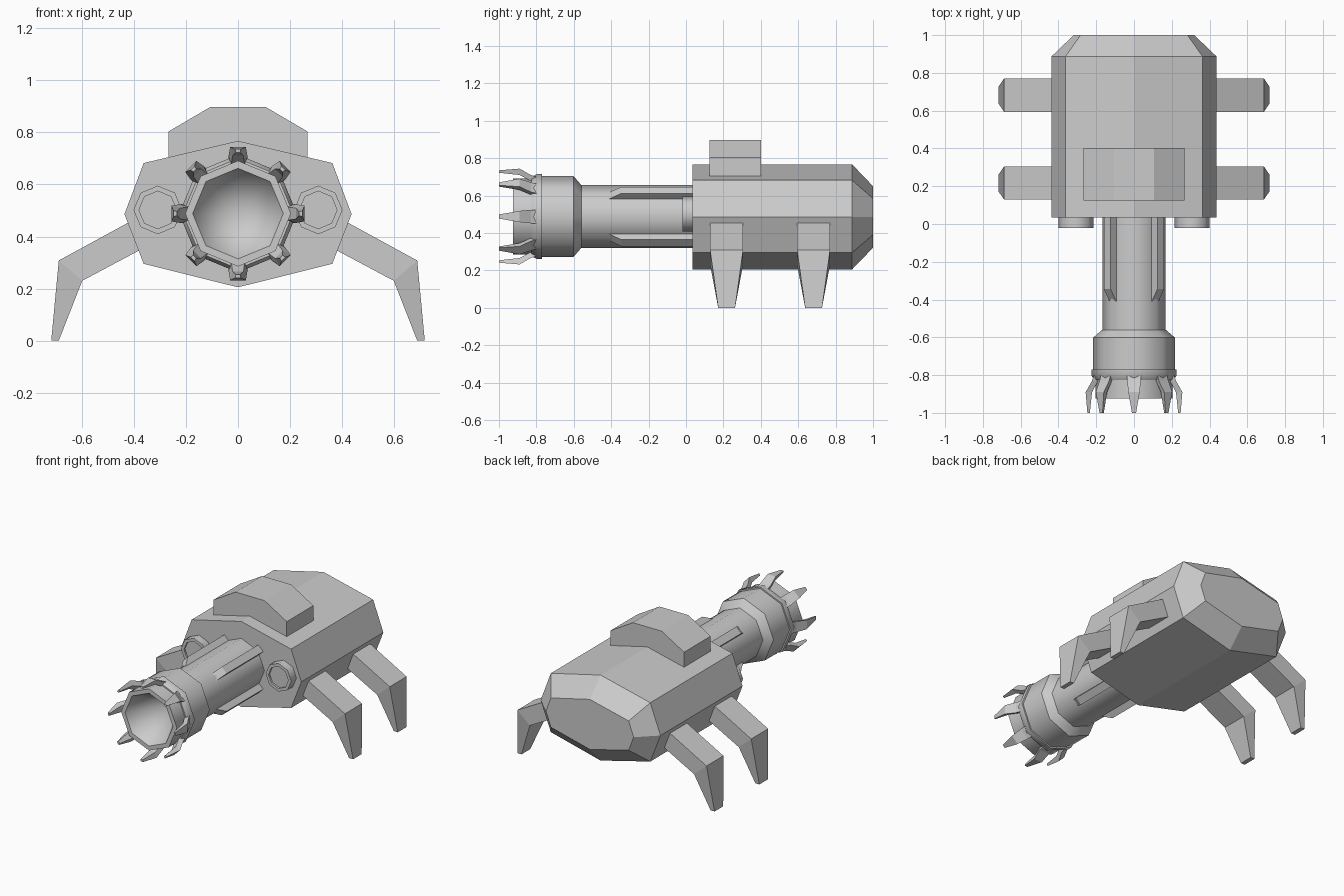
import bpy, bmesh, math
from mathutils import Matrix, Vector

cube = bpy.data.objects.get("Cube")
if cube:
    bpy.data.objects.remove(cube, do_unlink=True)

grey = bpy.data.materials.new("plain_grey")
grey.use_nodes = True
COL = (0.6, 0.6, 0.6, 1)
grey.diffuse_color = COL
grey.node_tree.nodes["Principled BSDF"].inputs["Base Color"].default_value = COL

AXIS_Z = 0.488  # height of the cannon axis


def loft(name, sections, smooth=False, matrix=None):
    """Skin a closed solid through matching loops of points.
    A section of one point closes that end as a tip."""
    bm = bmesh.new()
    rings = [[bm.verts.new(p) for p in s] for s in sections]
    for a, b in zip(rings, rings[1:]):
        n = max(len(a), len(b))
        for i in range(n):
            j = (i + 1) % n
            if len(b) == 1:
                bm.faces.new((a[i], a[j], b[0]))
            else:
                bm.faces.new((a[i], a[j], b[j], b[i]))
    for r in (rings[0], rings[-1]):
        if len(r) > 2:
            bm.faces.new(r)
    bmesh.ops.recalc_face_normals(bm, faces=bm.faces)
    if matrix:
        bm.transform(matrix)
    me = bpy.data.meshes.new(name)
    bm.to_mesh(me)
    bm.free()
    me.materials.append(grey)
    ob = bpy.data.objects.new(name, me)
    bpy.context.collection.objects.link(ob)
    if smooth:
        bpy.ops.object.select_all(action='DESELECT')
        ob.select_set(True)
        bpy.context.view_layer.objects.active = ob
        bpy.ops.object.shade_smooth_by_angle(angle=math.radians(47))
    return ob


def lathe(name, profile, cx, cz, sides=8):
    """Turn (y, radius) pairs round an axis along y."""
    secs = []
    for y, r in profile:
        if r == 0:
            secs.append([(cx, y, cz)])
        else:
            secs.append([(cx + r * math.cos(math.tau * i / sides), y,
                          cz + r * math.sin(math.tau * i / sides)) for i in range(sides)])
    return loft(name, secs, smooth=True)


def mirrored(half):
    """Complete an xz outline that starts and ends on x = 0."""
    return half + [(-x, z) for x, z in half[-2:0:-1]]


def at_y(outline, y):
    return [(x, y, z) for x, z in outline]


# Body with a bevelled rear
full = mirrored([(0, 0.767), (0.362, 0.682), (0.436, 0.486), (0.362, 0.295), (0, 0.205)])
rear = mirrored([(0, 0.650), (0.283, 0.584), (0.319, 0.486), (0.283, 0.391), (0, 0.321)])
loft("body", [at_y(full, 0.035), at_y(full, 0.888), at_y(rear, 1.0)])

# Raised block on the back
hump = [(0.267, 0.66), (0.267, 0.803), (0.105, 0.898),
        (-0.105, 0.898), (-0.267, 0.803), (-0.267, 0.66)]
loft("top_block", [at_y(hump, 0.125), at_y(hump, 0.402)])

# Four bent legs: hip, knee and foot sections (inner point, outer point, half width)
LEG = [((0.365, 0.354), (0.40, 0.465), 0.088),
       ((0.598, 0.23), (0.688, 0.308), 0.088),
       ((0.688, 0.0), (0.717, 0.0), 0.045)]
for side, sx in (("left", 1), ("right", -1)):
    for pos, cy in (("front", 0.217), ("rear", 0.682)):
        loft(f"{pos}_{side}_leg",
             [[(sx * a[0], cy - w, a[1]), (sx * a[0], cy + w, a[1]),
               (sx * b[0], cy + w, b[1]), (sx * b[0], cy - w, b[1])] for a, b, w in LEG])
    # Round port beside the cannon, slightly dished
    lathe(f"{side}_port", [(0.06, 0.093), (-0.02, 0.093), (-0.02, 0.072),
                           (-0.008, 0.072)], sx * 0.308, 0.502)

# Cannon: barrel, sleeve, collar, muzzle and tapering bore
lathe("cannon", [(0.06, 0.168), (-0.56, 0.168), (-0.601, 0.216), (-0.77, 0.216),
                 (-0.77, 0.226), (-0.80, 0.226), (-0.825, 0.212), (-0.825, 0.203),
                 (-0.925, 0.203), (-0.925, 0.174), (-0.62, 0)], 0, AXIS_Z)

# Ribs along the barrel, with slanted front ends
for k in range(4):
    m = Matrix.Translation((0, 0, AXIS_Z)) @ Matrix.Rotation(math.tau * (k + 0.5) / 4, 4, 'Y')
    loft(f"barrel_rib_{k + 1}",
         [[(x, 0.05, 0.14), (x, 0.05, 0.2), (x, -0.345, 0.2), (x, -0.415, 0.155),
           (x, -0.415, 0.14)] for x in (-0.025, 0.025)], matrix=m)

# Claws round the muzzle: (y, inner radius, outer radius, half width)
CLAW = [(-0.80, 0.185, 0.212, 0.036), (-0.83, 0.19, 0.222, 0.036),
        (-0.89, 0.222, 0.256, 0.030), (-1.0, 0.234, 0.247, 0.011)]
for k in range(8):
    m = Matrix.Translation((0, 0, AXIS_Z)) @ Matrix.Rotation(math.tau * k / 8, 4, 'Y')
    loft(f"muzzle_claw_{k + 1}",
         [[(-w * 0.7, y, ri), (w * 0.7, y, ri), (w, y, ro), (-w, y, ro)]
          for y, ri, ro, w in CLAW], matrix=m)
